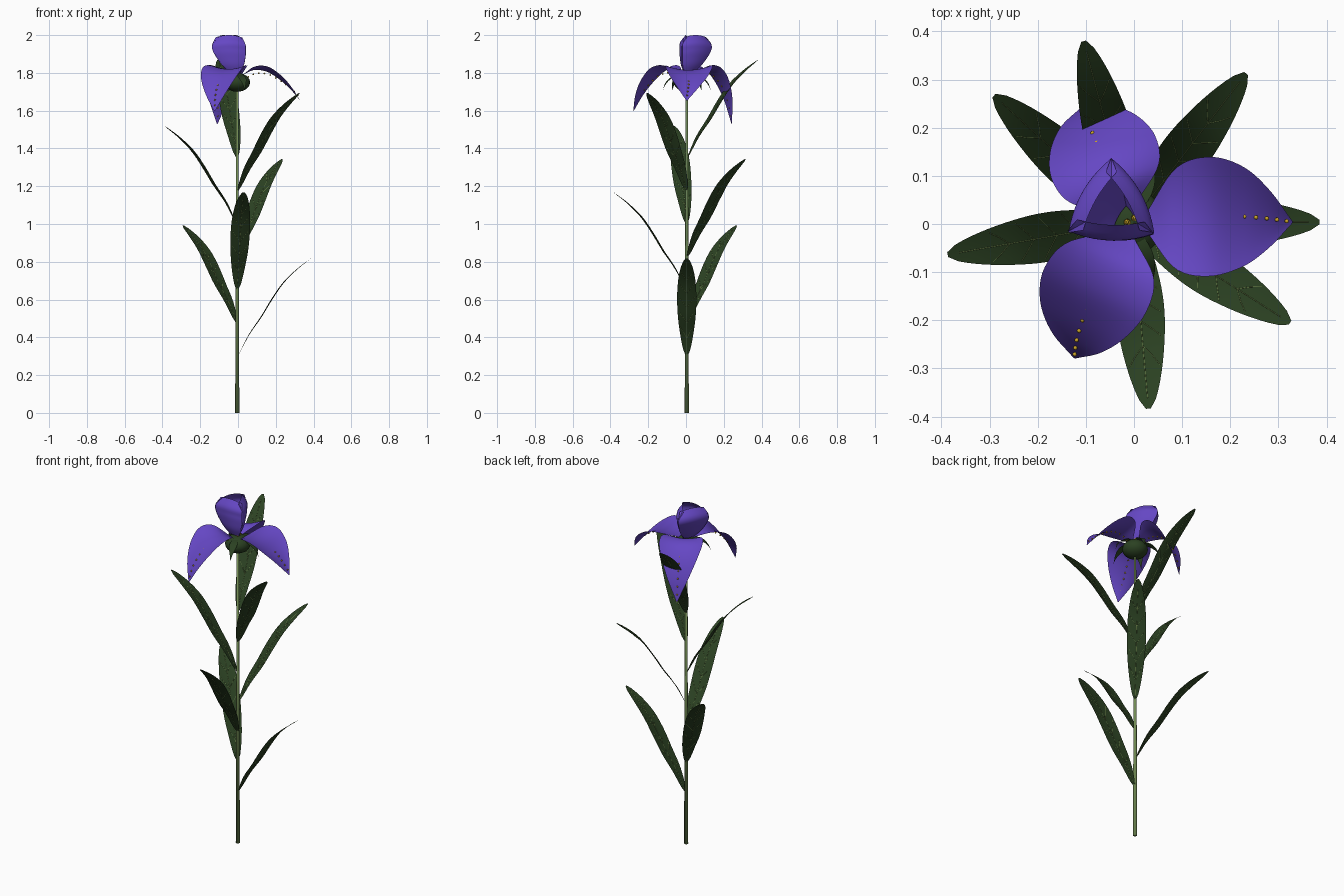
import bpy, bmesh, math
from mathutils import Vector

if "Cube" in bpy.data.objects:
    bpy.data.objects.remove(bpy.data.objects["Cube"])

OX, OY = -0.004, 0.004          # stem axis


def material(name, rgb):
    lin = [((c / 255 + 0.055) / 1.055) ** 2.4 for c in rgb]
    m = bpy.data.materials.new(name)
    m.diffuse_color = (*lin, 1)
    m.use_nodes = True
    m.node_tree.nodes["Principled BSDF"].inputs["Base Color"].default_value = m.diffuse_color
    return m


PURPLE = material("petal purple", (101, 71, 196))
LEAF = material("leaf green", (43, 65, 34))
STEM = material("stem green", (116, 142, 86))
VEIN = material("vein green", (120, 140, 80))
GOLD = material("beard gold", (205, 165, 40))


def spline(pts, t):
    """Catmull-Rom through evenly spaced 2D points."""
    n = len(pts) - 1
    i = min(int(t * n), n - 1)
    u = t * n - i
    p1, p2 = Vector(pts[i]), Vector(pts[i + 1])
    p0 = Vector(pts[i - 1]) if i > 0 else 2 * p1 - p2
    p3 = Vector(pts[i + 2]) if i + 2 <= n else 2 * p2 - p1
    return 0.5 * (2 * p1 + (p2 - p0) * u + (2 * p0 - 5 * p1 + 4 * p2 - p3) * u * u
                  + (3 * p1 - p0 - 3 * p2 + p3) * u ** 3)


def finish(name, bm, mat):
    me = bpy.data.meshes.new(name)
    bm.to_mesh(me)
    bm.free()
    me.materials.append(mat)
    for p in me.polygons:
        p.use_smooth = True
    ob = bpy.data.objects.new(name, me)
    bpy.context.collection.objects.link(ob)
    return ob


def sheet(name, f, mat, nt=24, ns=12):
    """Grid surface from f(t, s), t in 0..1, s in -1..1."""
    bm = bmesh.new()
    rows = [[bm.verts.new(f(i / nt, 2 * j / ns - 1)) for j in range(ns + 1)]
            for i in range(nt + 1)]
    for a, b in zip(rows, rows[1:]):
        for j in range(ns):
            bm.faces.new((a[j], b[j], b[j + 1], a[j + 1]))
    return finish(name, bm, mat)


def polar(deg, r, side, z):
    a = math.radians(deg)
    return Vector((OX + r * math.cos(a) - side * math.sin(a),
                   OY + r * math.sin(a) + side * math.cos(a), z))


# Stem
bm = bmesh.new()
bmesh.ops.create_cone(bm, cap_ends=True, segments=12, radius1=0.011,
                      radius2=0.006, depth=1.76)
bmesh.ops.translate(bm, verts=bm.verts, vec=(OX, OY, 0.88))
finish("stem", bm, STEM)

# Seven leaves in a spiral, each with fine veins
LEAF_PATH = [(0.005, 0), (0.062, 0.11), (0.128, 0.205), (0.186, 0.30),
             (0.245, 0.385), (0.316, 0.457), (0.389, 0.516)]


def make_leaf(i):
    deg, base = 137.5 * i, 0.302 + 0.175 * i

    def f(t, s):
        r, z = spline(LEAF_PATH, t)
        w = 0.005 + 0.046 * max(math.sin(math.pi * min(t, 1)), 0) ** 0.65
        lift = 0.005 * s * s * math.sin(math.pi * t)
        return polar(deg, r - 0.8 * lift, s * w, base + z + 0.6 * lift)
    sheet(f"leaf_{i + 1}", f, LEAF, 24, 6)

    cu = bpy.data.curves.new("leaf_veins", "CURVE")
    cu.dimensions = "3D"
    cu.bevel_depth = 0.0008
    cu.bevel_resolution = 0
    lines = [[f(k / 20, 0) for k in range(20)]]
    for k in range(1, 6):
        for sd in (-1, 1):
            lines.append([f(0.14 * k + 0.1 * q, sd * q * 0.85) for q in (0, 0.5, 1)])
    for line in lines:
        sp = cu.splines.new("POLY")
        sp.points.add(len(line) - 1)
        for p, co in zip(sp.points, line):
            p.co = (*co, 1)
    cu.materials.append(VEIN)
    bpy.context.collection.objects.link(
        bpy.data.objects.new(f"leaf_veins_{i + 1}", cu))


for i in range(7):
    make_leaf(i)

# Three drooping petals with a row of beard dots: (position, half width)
FALL_WIDTH = [(0, 0.02), (0.2, 0.104), (0.4, 0.124), (0.6, 0.104),
              (0.8, 0.06), (1, 0.002)]
FALLS = [  # direction, sideways shift, width scale, (out, height) path
    (0, 0.012, 1.0, [(0.03, 1.79), (0.09, 1.815), (0.16, 1.805), (0.23, 1.76),
                     (0.285, 1.71), (0.333, 1.653)]),
    (114, 0.0, 0.94, [(0.03, 1.79), (0.085, 1.82), (0.145, 1.80), (0.2, 1.735),
                      (0.24, 1.64), (0.26, 1.53)]),
    (247, -0.016, 0.93, [(0.03, 1.79), (0.09, 1.82), (0.16, 1.80), (0.225, 1.74),
                         (0.275, 1.67), (0.307, 1.597)]),
]


def make_fall(n, deg, shift, scale, path):
    def f(t, s):
        r, z = spline(path, t)
        w = spline(FALL_WIDTH, t)[1] * scale
        bow = math.sin(math.pi * t)
        return polar(deg, r, s * w + shift * bow, z + 0.03 * s * s * bow)
    sheet(f"drooping_petal_{n}", f, PURPLE, 28, 14)

    bm = bmesh.new()
    for k in range(11):
        t = 0.1 + 0.085 * k
        new = bmesh.ops.create_icosphere(bm, subdivisions=1, radius=0.005)["verts"]
        bmesh.ops.translate(bm, verts=new,
                            vec=f(t, 0) + Vector((0, 0, -0.03 + 0.046 * t)))
    finish(f"beard_{n}", bm, GOLD)


for n, args in enumerate(FALLS):
    make_fall(n + 1, *args)

# Three upright petals closing into a leaning cup: (out, half width) by height
CUP = [(0.018, 0.03), (0.042, 0.056), (0.056, 0.074), (0.066, 0.086),
       (0.066, 0.088), (0.036, 0.07)]


def make_standard(n, deg):
    def f(t, s):
        r, w = spline(CUP, t)
        lean = min(1, 1.5 * t)
        p = polar(deg, r * (1 - 0.25 * s * s), s * w, 1.80 + 0.2 * t - 0.012 * s * s * t)
        return p + Vector((-0.012 - 0.031 * lean, 0.004 + 0.026 * lean, 0))
    sheet(f"upright_petal_{n}", f, PURPLE, 20, 10)


for n, deg in enumerate((268, 30, 150)):
    make_standard(n + 1, deg)

# Golden centre
bm = bmesh.new()
for k in range(3):
    new = bmesh.ops.create_cone(bm, cap_ends=True, segments=6, radius1=0.008,
                                radius2=0.003, depth=0.06)["verts"]
    bmesh.ops.translate(bm, verts=new, vec=polar(60 + 120 * k, 0.01, 0, 1.82))
finish("flower_centre", bm, GOLD)

# Green bulb under the flower and its pointed sepals
bm = bmesh.new()
bmesh.ops.create_uvsphere(bm, u_segments=20, v_segments=12, radius=1)
bmesh.ops.scale(bm, verts=bm.verts, vec=(0.068, 0.068, 0.05))
bmesh.ops.translate(bm, verts=bm.verts, vec=(OX, OY, 1.75))
finish("flower_base", bm, LEAF)

SEPAL = [(0.02, 1.79), (0.06, 1.785), (0.095, 1.768), (0.12, 1.74), (0.134, 1.705)]
for n in range(5):
    def sepal(t, s, deg=72 * n):
        r, z = spline(SEPAL, t)
        w = (0.004 + 0.018 * max(math.sin(math.pi * t ** 0.8), 0)) * (1 - t ** 3) + 0.0005
        return polar(deg, r, s * w, z)
    sheet(f"sepal_{n + 1}", sepal, LEAF, 10, 4)
